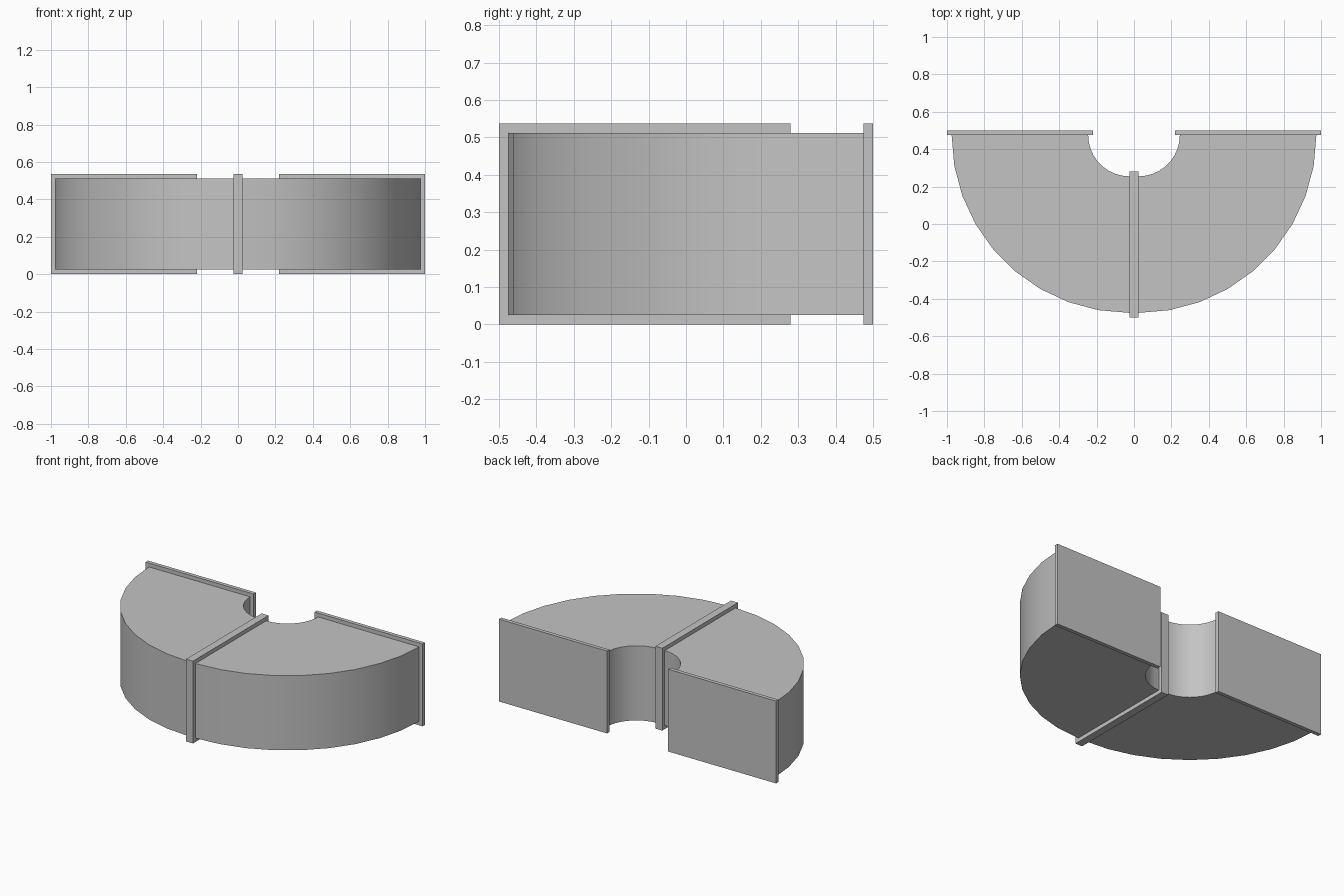
import bpy, bmesh
from math import sin, cos, radians

if "Cube" in bpy.data.objects:
    bpy.data.objects.remove(bpy.data.objects["Cube"], do_unlink=True)

HEIGHT = 0.537     # flange height
RIM = 0.025        # flange overhang and thickness
R_OUT, R_IN = 0.95, 0.22
PIVOT_Y = 0.475    # bend centre, level with the end flanges
STEPS = 9          # facets per quarter bend

metal = bpy.data.materials.new("galvanised_grey")
metal.use_nodes = True
grey = (0.55, 0.55, 0.55, 1)
metal.diffuse_color = grey
metal.node_tree.nodes["Principled BSDF"].inputs["Base Color"].default_value = grey


def extrude_outline(name, outline, z0, z1):
    """Closed prism from a flat outline."""
    bm = bmesh.new()
    face = bm.faces.new([bm.verts.new((x, y, z0)) for x, y in outline])
    new = bmesh.ops.extrude_face_region(bm, geom=[face])["geom"]
    bmesh.ops.translate(bm, vec=(0, 0, z1 - z0),
                        verts=[v for v in new if isinstance(v, bmesh.types.BMVert)])
    bmesh.ops.recalc_face_normals(bm, faces=bm.faces)
    mesh = bpy.data.meshes.new(name)
    bm.to_mesh(mesh)
    bm.free()
    mesh.materials.append(metal)
    obj = bpy.data.objects.new(name, mesh)
    bpy.context.collection.objects.link(obj)
    return obj


def plate(name, x0, x1, y0, y1):
    return extrude_outline(name, [(x0, y0), (x1, y0), (x1, y1), (x0, y1)], 0, HEIGHT)


def arc(radius, side):
    angles = [radians(90 * i / STEPS) for i in range(STEPS + 1)]
    return [(side * (RIM + radius * sin(a)), PIVOT_Y - radius * cos(a)) for a in angles]


# Two quarter bends with their end flanges
for label, side in (("left", 1), ("right", -1)):
    bend = extrude_outline(label + "_duct_bend", arc(R_OUT, side) + arc(R_IN, side)[::-1],
                           RIM, HEIGHT - RIM)
    bpy.ops.object.select_all(action="DESELECT")
    bend.select_set(True)
    bpy.context.view_layer.objects.active = bend
    bpy.ops.object.shade_smooth_by_angle(angle=radians(30))
    xs = sorted((side * R_IN, side * (R_OUT + 2 * RIM)))
    plate(label + "_end_flange", *xs, PIVOT_Y, PIVOT_Y + RIM)

# Joint flange between the bends
plate("middle_flange", -RIM, RIM, PIVOT_Y - R_OUT - RIM, PIVOT_Y - R_IN + RIM)
